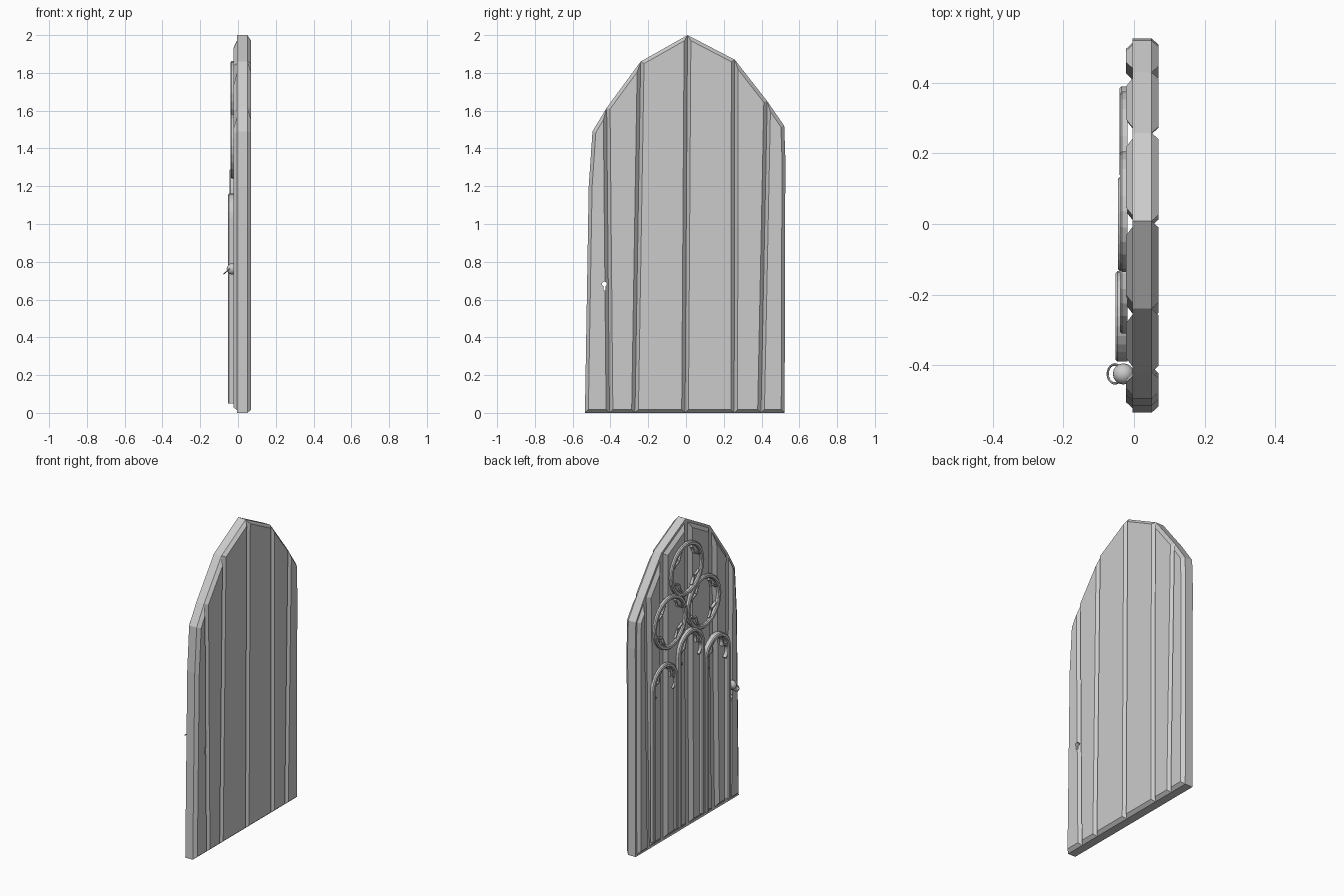
import bpy, bmesh, math
from mathutils import Vector

if "Cube" in bpy.data.objects:
    bpy.data.objects.remove(bpy.data.objects["Cube"])


def new_object(name, bm):
    bmesh.ops.recalc_face_normals(bm, faces=bm.faces)
    me = bpy.data.meshes.new(name)
    bm.to_mesh(me)
    bm.free()
    ob = bpy.data.objects.new(name, me)
    bpy.context.collection.objects.link(ob)
    return ob


def inset(poly, d):
    """Move every edge of a counter-clockwise (y, z) outline inwards by d."""
    out = []
    n = len(poly)
    for i in range(n):
        p = Vector(poly[i])
        a = (p - Vector(poly[i - 1])).normalized()
        b = (Vector(poly[(i + 1) % n]) - p).normalized()
        n1, n2 = Vector((-a.y, a.x)), Vector((-b.y, b.x))
        m = n1 + n2
        out.append(p + m * (d / (1 + n1.dot(n2))))
    return out


def plank(name, outline, d):
    """Plank with chamfered back and a raised, sloped front panel."""
    bm = bmesh.new()
    levels = [(-0.023, d), (-0.004, d * 0.4), (-0.004, 0), (0.05, 0), (0.07, 0.018)]
    loops = [[bm.verts.new((x, p[0], p[1])) for p in inset(outline, k)] for x, k in levels]
    for la, lb in zip(loops, loops[1:]):
        for i in range(len(la)):
            j = (i + 1) % len(la)
            bm.faces.new((la[i], la[j], lb[j], lb[i]))
    bm.faces.new(loops[0])
    bm.faces.new(loops[-1])
    return new_object(name, bm)


def ribbon(bm, path, w, x_out, closed=False, x_in=-0.018):
    """Moulding with a chamfered section swept along a (y, z) path."""
    n = len(path)
    pts = [Vector(p) for p in path]
    rings = []
    for i, p in enumerate(pts):
        a = pts[i - 1] if closed or i > 0 else p
        b = pts[(i + 1) % n] if closed or i < n - 1 else p
        t = (b - a).normalized()
        nr = Vector((-t.y, t.x)) * (w / 2)
        mid = x_out + 0.006
        sec = [(x_in, 1), (mid, 1), (x_out, 0.55), (x_out, -0.55), (mid, -1), (x_in, -1)]
        rings.append([bm.verts.new((x, p.x + nr.x * s, p.y + nr.y * s)) for x, s in sec])
    for i in range(n if closed else n - 1):
        r, q = rings[i], rings[(i + 1) % n]
        for k in range(6):
            m = (k + 1) % 6
            bm.faces.new((r[k], r[m], q[m], q[k]))
    if not closed:
        bm.faces.new(rings[0])
        bm.faces.new(rings[-1])


def arc(cy, cz, r, a0, a1, n):
    return [(cy + r * math.cos(math.radians(a0 + (a1 - a0) * i / n)),
             cz + r * math.sin(math.radians(a0 + (a1 - a0) * i / n))) for i in range(n + 1)]


# Door planks
bottoms = [-0.535, -0.405, -0.27, -0.005, 0.255, 0.397, 0.522]
tops = [(-0.495, 1.49), (-0.42, 1.615), (-0.24, 1.86), (0.008, 2.0),
        (0.258, 1.87), (0.43, 1.65), (0.52, 1.52)]
planks = []
for i in range(6):
    outline = [(bottoms[i], 0), (bottoms[i + 1], 0)]
    if i == 5:
        outline.append((0.526, 1.35))
    outline += [tops[i + 1], tops[i]]
    if i == 0:
        outline.append((-0.515, 1.2))
    planks.append(plank(f"plank_{i + 1}", outline, 0.03 if i in (0, 5) else 0.04))

# Keyhole cut through the edge plank
bpy.ops.mesh.primitive_cylinder_add(vertices=12, radius=0.013, depth=0.4,
                                    location=(0, -0.432, 0.682), rotation=(0, math.pi / 2, 0))
cutters = [bpy.context.object]
bpy.ops.mesh.primitive_cube_add(size=1, location=(0, -0.432, 0.665))
bpy.context.object.scale = (0.4, 0.012, 0.034)
cutters.append(bpy.context.object)
for c in cutters:
    c.hide_render = True
    mod = planks[0].modifiers.new("keyhole", 'BOOLEAN')
    mod.operation = 'DIFFERENCE'
    mod.object = c
cut = bpy.data.meshes.new_from_object(
    planks[0].evaluated_get(bpy.context.evaluated_depsgraph_get()))
planks[0].modifiers.clear()
planks[0].data = cut
for c in cutters:
    bpy.data.objects.remove(c)

# Three round windows with quatrefoil cusps
for k, (cy, cz) in enumerate([(0.035, 1.692), (-0.14, 1.412), (0.205, 1.41)]):
    bm = bmesh.new()
    ribbon(bm, arc(cy, cz, 0.158, 0, 360, 24)[:-1], 0.026, -0.04, True)
    for q in range(4):
        a = q * 90
        fy = cy + 0.072 * math.cos(math.radians(a))
        fz = cz + 0.072 * math.sin(math.radians(a))
        start, end = (48, 80) if k < 0 else (44, 84)
        for s in (-1, 1):
            ribbon(bm, arc(fy, fz, 0.074, a + s * start, a + s * end, 4), 0.014, -0.034)
    new_object(f"round_tracery_{k + 1}", bm)

# Three lancet arches with inner cusps
for k, (cy, zs, r, x) in enumerate([(-0.262, 1.033, 0.115, -0.053),
                                    (0.0, 1.157, 0.12, -0.046),
                                    (0.262, 1.033, 0.115, -0.041)]):
    bm = bmesh.new()
    path = [(cy + r, 0.05), (cy + r, zs - 0.02)] + arc(cy, zs, r, 0, 180, 14) \
        + [(cy - r, zs - 0.02), (cy - r, 0.05)]
    ribbon(bm, path, 0.027, x)
    ribbon(bm, arc(cy, zs + 0.045, 0.058, -15, 195, 10), 0.014, x + 0.008)
    for s in (-1, 1):
        side = [(cy + s * (u - cy), v) for u, v in arc(cy + 0.06, zs - 0.02, 0.05, -60, 95, 7)]
        ribbon(bm, side, 0.014, x + 0.008)
    new_object(f"lancet_arch_{k + 1}", bm)

# Handle boss and pull ring
bpy.ops.mesh.primitive_uv_sphere_add(segments=16, ring_count=8, radius=0.03,
                                     location=(-0.03, -0.425, 0.762), rotation=(0, math.pi / 2, 0))
bpy.context.object.name = "handle_boss"
bpy.ops.object.shade_smooth_by_angle()
bpy.ops.mesh.primitive_torus_add(major_segments=20, minor_segments=6, major_radius=0.027,
                                 minor_radius=0.0035, location=(-0.054, -0.425, 0.754),
                                 rotation=(0, math.radians(-40), 0))
bpy.context.object.name = "pull_ring"
bpy.ops.object.shade_smooth_by_angle()
